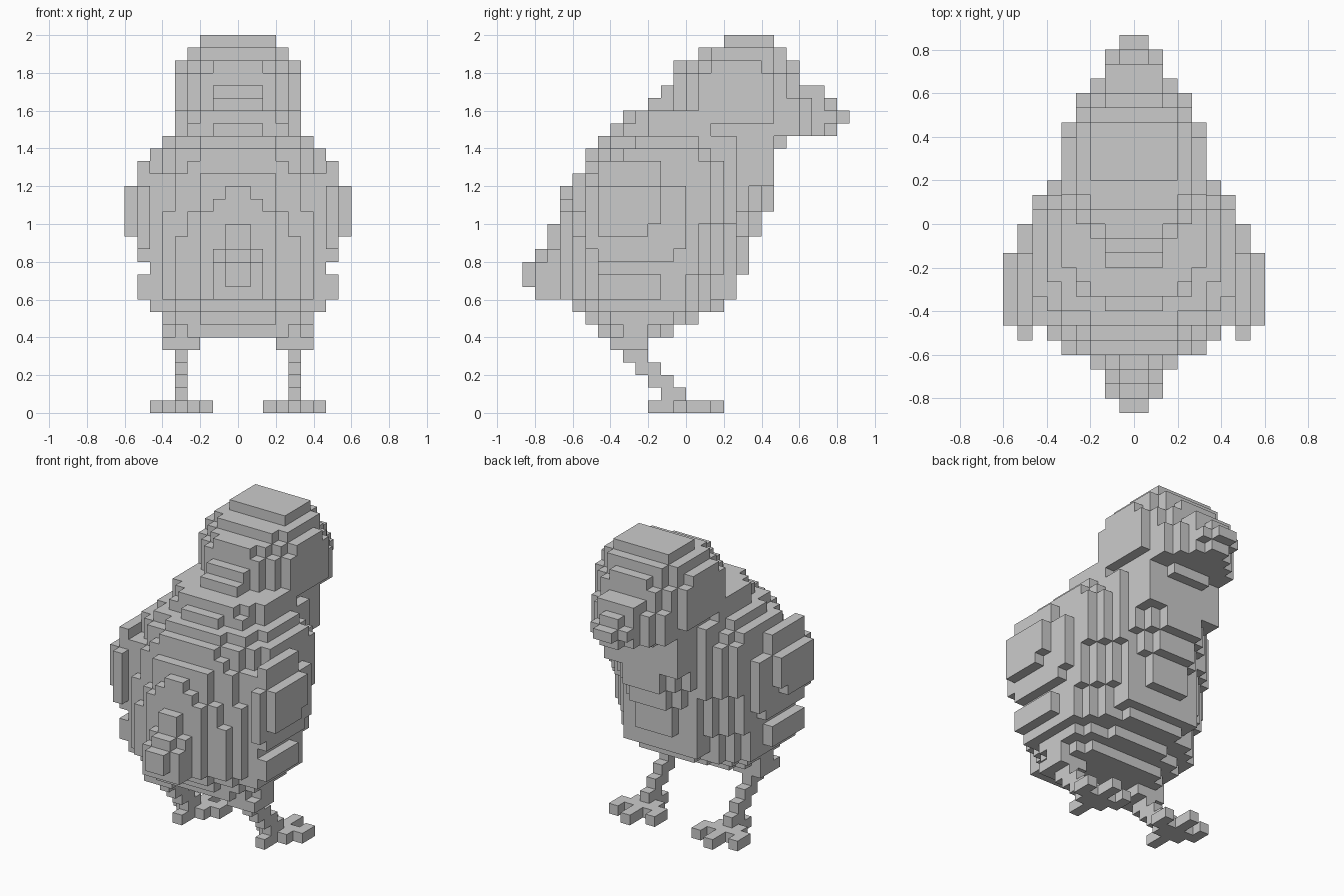
import bpy, bmesh
from mathutils import Vector

if "Cube" in bpy.data.objects:
    bpy.data.objects.remove(bpy.data.objects["Cube"])

U = 2 / 30                 # cube size: the bird is 30 cubes tall
parts, taken = {}, set()   # part name -> cells, and all used cells


def add(part, x, y, z):
    # one cube plus its mirror image; earlier parts keep shared cells
    for c in ((x, y, z), (-1 - x, y, z)):
        if c not in taken:
            taken.add(c)
            parts.setdefault(part, set()).add(c)


def box(part, x0, x1, y0, y1, z0, z1):
    for x in range(x0, x1):
        for y in range(y0, y1):
            for z in range(z0, z1):
                add(part, x, y, z)


def slab(part, z, half, y0, y1, power, y_min=-99, y_max=99):
    # one rounded horizontal layer, optionally cut off at the ends
    mid, r = (y0 + y1) / 2, (y1 - y0) / 2
    for x in range(half):
        for y in range(max(y0, y_min), min(y1, y_max)):
            if ((x + .5) / (half + .02)) ** power + (abs(y + .5 - mid) / r) ** power <= 1:
                add(part, x, y, z)


# Body: (half width, back, front) for each layer from z = 6 cubes upward
body = [(6, -7, -1), (6, -8, 1), (7, -9, 3), (7, -10, 4), (7, -10, 4), (7, -10, 5),
        (7, -10, 5), (7, -10, 5), (7, -10, 6), (7, -10, 6), (7, -10, 7), (7, -10, 7),
        (7, -9, 5), (7, -8, 4), (7, -8, 4), (6, -7, 4), (5, -6, 5), (5, -5, 5)]
for i, (half, back, front) in enumerate(body):
    slab("body", 6 + i, half, back, front, 2.3, -7, 1 if 3 <= i < 12 else 99)

# Rounded back: (half width, row, bottom, top)
for half, y, z0, z1 in [(6, -8, 9, 16), (5, -8, 8, 19), (4, -8, 8, 20), (3, -8, 7, 21),
                        (5, -9, 9, 14), (4, -9, 9, 16), (3, -9, 8, 19),
                        (3, -10, 9, 16), (2, -10, 9, 17), (1, -10, 9, 18)]:
    box("body", 0, half, y, y + 1, z0, z1)

# Chest sides step inward toward the front, and once more at each lower band
for z0, z1, wide in [(9, 11, 5), (11, 15, 6), (15, 20, 7), (20, 21, 6)]:
    for row in (1, 2, 3):
        box("chest", 0, max(wide + 1 - row, 4), row, row + 1, z0, z1)

# Chest front: a bulge that narrows downward, then the neck
for half, y, z0, z1 in [(2, 4, 11, 14), (3, 4, 14, 16), (2, 5, 14, 16),
                        (4, 4, 16, 18), (3, 5, 16, 18), (2, 6, 16, 18)]:
    box("chest", 0, half, y, y + 1, z0, z1)
box("chest", 0, 4, -2, 7, 18, 24)
box("chest", 0, 5, -2, 4, 18, 22)

# Head: rounded layers, nape bump and chin
for z, half, back, front in [(22, 4, 2, 9), (23, 4, 1, 9), (24, 5, -1, 9), (25, 5, -1, 9),
                             (26, 5, -1, 9), (27, 5, 0, 8), (28, 4, 1, 8)]:
    slab("head", z, half, back, front, 2.6)
box("head", 4, 5, 3, 7, 23, 24)
box("head", 0, 2, -1, 9, 27, 28)
box("head", 0, 3, 3, 7, 29, 30)
box("head", 0, 2, -3, -1, 24, 25)
box("head", 0, 2, -2, -1, 25, 26)
box("head", 0, 2, 7, 8, 21, 22)

# Beak
box("beak", 0, 4, 8, 9, 22, 25)
box("beak", 0, 3, 9, 10, 22, 25)
box("beak", 0, 2, 9, 11, 22, 26)
box("beak", 0, 2, 11, 12, 23, 24)
box("beak", 0, 1, 11, 12, 22, 25)
box("beak", 0, 1, 12, 13, 23, 24)

# Tail
box("tail", 0, 2, -12, -10, 9, 12)
box("tail", 0, 2, -11, -10, 12, 13)
box("tail", 0, 1, -12, -11, 12, 13)
box("tail", 0, 1, -11, -10, 13, 15)
box("tail", 0, 1, -13, -12, 10, 12)

# Wings and the lower flank pads
box("wings", 6, 7, -7, 1, 12, 19)
box("wings", 7, 8, -8, 0, 13, 18)
box("wings", 7, 8, -7, -1, 12, 18)
box("wings", 7, 8, -7, -2, 18, 20)
box("wings", 8, 9, -7, -2, 15, 18)
box("wings", 8, 9, -7, -3, 14, 15)
box("flanks", 6, 7, -7, -1, 8, 12)
box("flanks", 7, 8, -7, -2, 9, 11)

# Legs: thigh stub and a stepped shank leaning forward
box("legs", 3, 6, -6, -3, 5, 6)
for z in range(1, 5):
    box("legs", 4, 5, -1 - z, 1 - z, z, z + 1)

# Feet: long middle toe and two splayed side toes
box("feet", 4, 5, -3, 3, 0, 1)
box("feet", 3, 6, -1, 1, 0, 1)
for x in (2, 6):
    box("feet", x, x + 1, 0, 2, 0, 1)

# Build only the outer cube faces of each part and merge flat areas
for name, cells in parts.items():
    bm = bmesh.new()
    for c in sorted(cells):
        for axis in range(3):
            for side in (0, 1):
                n = list(c)
                n[axis] += 2 * side - 1
                if tuple(n) in taken:
                    continue
                a, b = (axis + 1) % 3, (axis + 2) % 3
                quad = []
                for da, db in ((0, 0), (1, 0), (1, 1), (0, 1)):
                    p = list(c)
                    p[axis] += side
                    p[a] += da
                    p[b] += db
                    quad.append(bm.verts.new(Vector(p) * U))
                bm.faces.new(quad if side else quad[::-1])
    bmesh.ops.remove_doubles(bm, verts=bm.verts, dist=U / 100)
    bmesh.ops.dissolve_limit(bm, angle_limit=0.01, verts=bm.verts, edges=bm.edges)
    mesh = bpy.data.meshes.new(name)
    bm.to_mesh(mesh)
    bm.free()
    bpy.context.collection.objects.link(bpy.data.objects.new(name, mesh))
